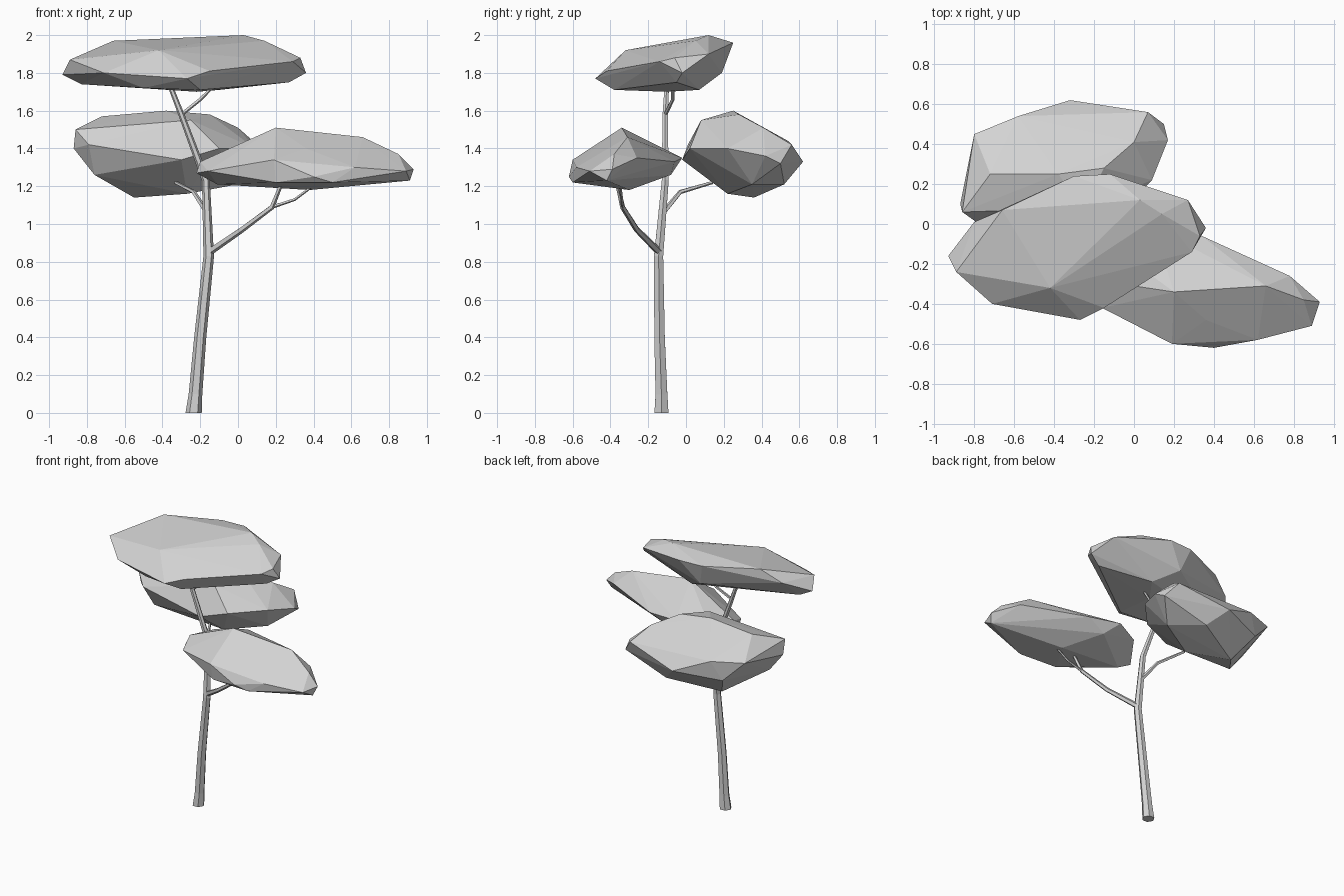
import bpy
import bmesh
import math
from mathutils import Vector

default_cube = bpy.data.objects.get("Cube")
if default_cube:
    bpy.data.objects.remove(default_cube, do_unlink=True)

# One plain grey for the whole tree
grey = bpy.data.materials.new("plain grey")
grey.use_nodes = True
tone = (0.65, 0.65, 0.65, 1)
grey.diffuse_color = tone
for node in grey.node_tree.nodes:
    if node.type == 'BSDF_PRINCIPLED':
        node.inputs["Base Color"].default_value = tone
        node.inputs["Roughness"].default_value = 0.9


def finish(name, bm):
    """Turn a bmesh into a flat shaded object with outward normals."""
    bmesh.ops.recalc_face_normals(bm, faces=bm.faces)
    mesh = bpy.data.meshes.new(name)
    bm.to_mesh(mesh)
    bm.free()
    mesh.materials.append(grey)
    for polygon in mesh.polygons:
        polygon.use_smooth = False
    obj = bpy.data.objects.new(name, mesh)
    bpy.context.scene.collection.objects.link(obj)
    return obj


def limb(name, sides, *stations):
    """Tapered, capped tube through stations given as (x, y, z, radius)."""
    bm = bmesh.new()
    centres = [Vector(station[:3]) for station in stations]
    rings = []
    for i, centre in enumerate(centres):
        before = centres[max(i - 1, 0)]
        after = centres[min(i + 1, len(centres) - 1)]
        direction = (after - before).normalized()
        if i == 0 and centre.z == 0:
            direction = Vector((0, 0, 1))      # flat foot on the ground
        side = Vector((0, 1, 0)).cross(direction).normalized()
        other = direction.cross(side)
        radius = stations[i][3]
        ring = []
        for k in range(sides):
            angle = math.tau * k / sides
            offset = side * math.cos(angle) + other * math.sin(angle)
            ring.append(bm.verts.new(centre + offset * radius))
        rings.append(ring)
    for lower, upper in zip(rings, rings[1:]):
        for k in range(sides):
            n = (k + 1) % sides
            bm.faces.new((lower[k], lower[n], upper[n], upper[k]))
    bm.faces.new(rings[0])
    bm.faces.new(rings[-1])
    return finish(name, bm)


def canopy(name, *groups):
    """Faceted leaf mass: the convex hull of its rim, crown and underside."""
    bm = bmesh.new()
    for group in groups:
        for point in group:
            bm.verts.new(point)
    result = bmesh.ops.convex_hull(bm, input=bm.verts, use_existing_faces=False)
    loose = set(result["geom_interior"]) | set(result["geom_unused"])
    loose = [v for v in loose if isinstance(v, bmesh.types.BMVert)]
    bmesh.ops.delete(bm, geom=loose, context='VERTS')
    return finish(name, bm)


# Trunk, bending as it rises into the top canopy
limb("trunk", 6,
     (-.235, -.13, 0, .043), (-.225, -.13, .1, .036), (-.2, -.14, .4, .032),
     (-.155, -.145, .83, .028), (-.17, -.11, 1.23, .021),
     (-.3, -.11, 1.58, .016), (-.37, -.1, 1.76, .013))

# Branches and their forks
limb("top_fork", 5,
     (-.3, -.11, 1.58, .011), (-.2, -.07, 1.66, .01), (-.12, -.07, 1.74, .008))
limb("front_branch", 5,
     (-.155, -.14, .85, .02), (.02, -.26, .97, .016),
     (.18, -.335, 1.09, .014), (.24, -.37, 1.24, .01))
limb("front_branch_fork", 5,
     (.18, -.335, 1.09, .01), (.3, -.34, 1.13, .008), (.42, -.35, 1.22, .007))
limb("back_branch", 5,
     (-.165, -.12, 1.06, .015), (-.235, -.03, 1.17, .012),
     (-.33, .14, 1.22, .009))

# Top canopy: rim, crown, underside
canopy("top_canopy",
       [(-.93, -.16, 1.79), (-.89, -.24, 1.87), (-.8, .01, 1.88),
        (.27, .12, 1.9), (.36, -.02, 1.8), (.33, -.06, 1.88),
        (.29, -.14, 1.86), (-.15, -.42, 1.81), (-.27, -.48, 1.77),
        (-.71, -.4, 1.8)],
       [(-.66, .07, 1.97), (-.3, .24, 1.96), (-.12, .25, 1.96),
        (.03, .12, 2), (.14, .05, 1.97), (-.42, -.32, 1.92)],
       [(-.83, -.15, 1.74), (-.22, -.1, 1.7), (-.2, -.38, 1.71),
        (.27, -.05, 1.75), (-.1, .07, 1.71), (-.25, .19, 1.8),
        (-.5, -.37, 1.72)])

# Back canopy: rim, crown, underside
canopy("back_canopy",
       [(-.86, .06, 1.5), (-.87, .1, 1.4), (-.79, .01, 1.42),
        (-.8, .45, 1.45), (-.58, .54, 1.44), (-.32, .62, 1.33),
        (.07, .56, 1.42), (.15, .5, 1.32), (.17, .42, 1.36),
        (.09, .22, 1.4), (-.1, .02, 1.4), (-.3, -.02, 1.34)],
       [(-.72, .25, 1.57), (-.38, .25, 1.6), (-.15, .28, 1.58),
        (-.25, .08, 1.55), (0, .41, 1.51)],
       [(-.76, .1, 1.26), (-.55, .36, 1.14), (-.27, .22, 1.16),
        (-.2, .52, 1.21), (0, .35, 1.21), (-.65, .5, 1.3)])

# Front canopy: rim, crown, underside
canopy("front_canopy",
       [(-.22, -.3, 1.27), (-.2, -.28, 1.33), (-.16, -.42, 1.28),
        (.19, -.6, 1.34), (.4, -.62, 1.25), (.62, -.58, 1.3),
        (.89, -.51, 1.28), (.93, -.39, 1.29), (.78, -.26, 1.35),
        (.34, -.06, 1.33), (.1, -.02, 1.35), (-.1, -.12, 1.34)],
       [(.2, -.34, 1.51), (.66, -.31, 1.46), (.85, -.38, 1.37),
        (.36, -.48, 1.4)],
       [(.91, -.42, 1.23), (.38, -.3, 1.18), (-.11, -.3, 1.21),
        (.2, -.58, 1.22), (.5, -.6, 1.22), (.2, -.08, 1.26)])
